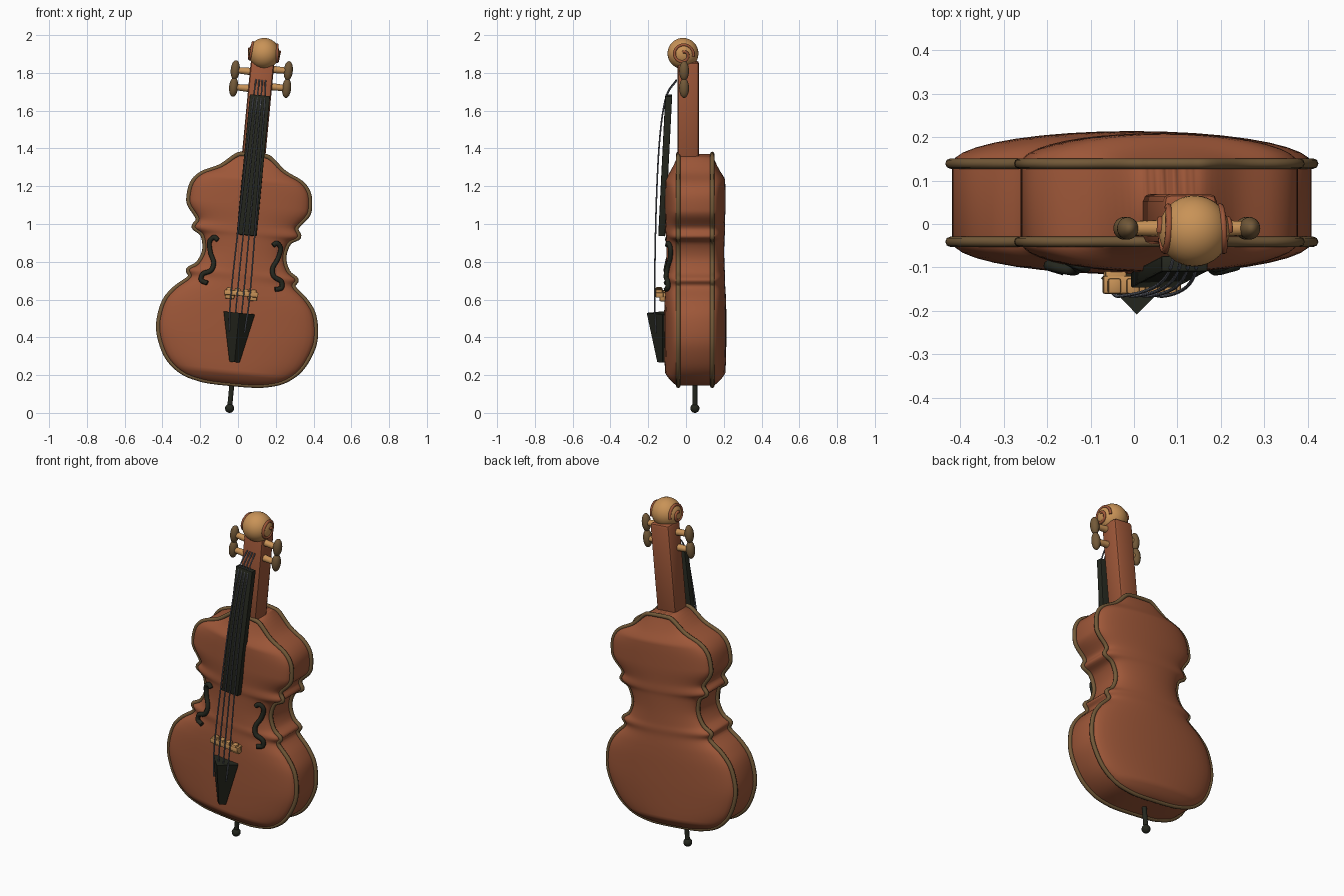
import bpy, bmesh, math
from mathutils import Matrix, Vector

if "Cube" in bpy.data.objects:
    bpy.data.objects.remove(bpy.data.objects["Cube"])

# The upright instrument leans slightly to its left
LEAN = Matrix.Translation((-0.045, 0, 0.02)) @ Matrix.Rotation(0.095, 4, 'Y')


def material(name, rgb):
    m = bpy.data.materials.new(name)
    m.use_nodes = True
    m.diffuse_color = (*rgb, 1)
    m.node_tree.nodes["Principled BSDF"].inputs["Base Color"].default_value = (*rgb, 1)
    return m


VARNISH = material("red_brown_varnish", (0.34, 0.095, 0.04))
MAPLE = material("pale_maple", (0.58, 0.29, 0.095))
TRIM = material("dark_olive_brown", (0.17, 0.10, 0.04))
EBONY = material("ebony_black", (0.018, 0.02, 0.013))
STEEL = material("steel_grey", (0.13, 0.14, 0.17))


def add(name, data, mat):
    ob = bpy.data.objects.new(name, data)
    bpy.context.collection.objects.link(ob)
    data.materials.append(mat)
    ob.matrix_world = LEAN
    return ob


def finish(name, bm, mat, angle=40):
    bmesh.ops.recalc_face_normals(bm, faces=bm.faces)
    me = bpy.data.meshes.new(name)
    bm.to_mesh(me)
    bm.free()
    me.shade_smooth()
    me.set_sharp_from_angle(angle=math.radians(angle))
    return add(name, me, mat)


def ellipsoid(name, centre, radii, mat):
    bm = bmesh.new()
    m = Matrix.Translation(centre) @ Matrix.Diagonal((*radii, 1))
    bmesh.ops.create_uvsphere(bm, u_segments=32, v_segments=16, radius=1, matrix=m)
    return finish(name, bm, mat)


def cone(name, a, b, r1, r2, mat, sides=16):
    a, b = Vector(a), Vector(b)
    bm = bmesh.new()
    turn = (b - a).to_track_quat('Z', 'Y').to_matrix().to_4x4()
    bmesh.ops.create_cone(bm, cap_ends=True, segments=sides, radius1=r1, radius2=r2,
                          depth=(b - a).length,
                          matrix=Matrix.Translation((a + b) / 2) @ turn)
    return finish(name, bm, mat)


def box(name, centre, size, mat, bevel, tilt=0):
    bm = bmesh.new()
    m = (Matrix.Translation(centre) @ Matrix.Rotation(tilt, 4, 'X')
         @ Matrix.Diagonal((*size, 1)))
    bmesh.ops.create_cube(bm, size=1, matrix=m)
    bmesh.ops.bevel(bm, geom=bm.edges[:], offset=bevel, segments=2,
                    profile=0.5, affect='EDGES')
    return finish(name, bm, mat)


def spline(points, steps):
    # Catmull-Rom curve through the points
    p = [Vector(q) for q in points]
    p = [2 * p[0] - p[1]] + p + [2 * p[-1] - p[-2]]
    out = []
    for i in range(1, len(p) - 2):
        a, b, c, d = p[i - 1:i + 3]
        for k in range(steps):
            t = k / steps
            out.append(b + (c - a) * t / 2 + (2 * a - 5 * b + 4 * c - d) * t * t / 2
                       + (3 * b - a - 3 * c + d) * t ** 3 / 2)
    return out + [p[-2]]


def tube(name, points, radius, mat, closed=False):
    cu = bpy.data.curves.new(name, 'CURVE')
    cu.dimensions = '3D'
    cu.bevel_depth = radius
    cu.bevel_resolution = 2
    cu.use_fill_caps = True
    s = cu.splines.new('POLY')
    s.points.add(len(points) - 1)
    for q, p in zip(s.points, points):
        q.co = (*p, 1)
    s.use_cyclic_u = closed
    s.use_smooth = True
    return add(name, cu, mat)


# Half outline of the body: width and height, bottom to top
FRONT, BACK, BOTTOM, TOP = -0.041, 0.139, 0.134, 1.352
half = [(0.01, .134), (.09, .135), (.17, .142), (.27, .172), (.353, .24), (.404, .341),
        (.418, .43), (.398, .537), (.347, .611), (.276, .675), (.288, .715), (.24, .752),
        (.212, .825), (.23, .905), (.28, .942), (.262, .988), (.312, 1.055), (.322, 1.1),
        (.31, 1.175), (.264, 1.229), (.17, 1.275), (.09, 1.342), (.05, 1.351), (.01, 1.352)]
outline = spline(half, 5)


def dome(w, v):
    # Arching height of the plates along the middle
    fade = min(1, max(0, (v - BOTTOM) / 0.06)) ** 0.5 * min(1, max(0, (TOP - v) / 0.13))
    return 0.075 * min(1, (w / 0.42) ** 0.25) * fade


def front_surface(u, v):
    w = min(outline, key=lambda p: abs(p.y - v)).x
    return FRONT - dome(w, v) * math.sqrt(max(0, 1 - (u / w) ** 2))


# Arched body: cross-sections joined from bottom to top
bm = bmesh.new()
N = 18
rows = []
for w, v in outline:
    h, ring = dome(w, v), []
    arc = [math.pi * i / N for i in range(N + 1)]
    inner = max(w - 0.004, 0.005)
    for a in arc:
        ring.append(bm.verts.new((-inner * math.cos(a), FRONT - h * math.sin(a), v)))
    for a in arc:
        ring.append(bm.verts.new((inner * math.cos(a), BACK + h * math.sin(a), v)))
    rows.append(ring)
for lo, hi in zip(rows, rows[1:]):
    for i in range(len(lo)):
        j = (i + 1) % len(lo)
        bm.faces.new((lo[i], lo[j], hi[j], hi[i]))
bm.faces.new(rows[0])
bm.faces.new(rows[-1])
finish("body", bm, VARNISH, 50)

# Rounded trim along both plate edges
for side, y in (("front", FRONT), ("back", BACK)):
    loop = [(w, y, v) for w, v in outline] + [(-w, y, v) for w, v in reversed(outline)]
    tube(side + "_edge_trim", loop, 0.012, TRIM, closed=True)

# Neck and fingerboard
box("neck", (0, 0.012, 1.59), (0.125, 0.115, 0.52), VARNISH, 0.018)
box("fingerboard", (0.003, -0.11, 1.297), (0.107, 0.036, 0.745), EBONY, 0.004, -0.05)

# Scroll ball with a spiral on each cheek
R, CENTRE = 0.082, Vector((0.004, -0.016, 1.892))
ellipsoid("scroll_ball", CENTRE, (R, R, R), MAPLE)
for side, s in (("left", 1), ("right", -1)):
    spiral = []
    for i in range(41):
        t = i / 40
        rho, a = 0.056 - 0.042 * t ** 1.5, -0.2 + t * 2.6 * math.pi
        spiral.append(CENTRE + Vector((s * math.sqrt(R * R - rho * rho),
                                       rho * math.cos(a), rho * math.sin(a))))
    tube(side + "_scroll_curl", spiral, 0.008, VARNISH)

# Tuning pegs, staggered between the two sides
for side, s, heights in (("left", 1, (1.812, 1.72)), ("right", -1, (1.79, 1.70))):
    for place, v in zip(("upper", "lower"), heights):
        cone(f"{side}_{place}_peg", (s * 0.04, -0.01, v), (s * 0.14, -0.01, v),
             0.02, 0.016, MAPLE)
        ellipsoid(f"{side}_{place}_peg_knob", (s * 0.14, -0.01, v),
                  (0.024, 0.026, 0.052), TRIM)

# Sound holes
hole = [(.147, .884), (.167, .898), (.189, .872), (.18, .818), (.157, .765),
        (.167, .722), (.208, .699), (.213, .665), (.18, .653)]
for side, s in (("left", 1), ("right", -1)):
    path = [(s * u, front_surface(u, v) - 0.01, v) for u, v in hole]
    tube(side + "_sound_hole", spline(path, 6), 0.013, EBONY)

# Bridge on two feet with string blocks
box("bridge_bar", (0.004, -0.14, 0.615), (0.18, 0.042, 0.028), MAPLE, 0.006)
for side, s in (("left", 1), ("right", -1)):
    box(side + "_bridge_foot", (0.004 + s * 0.06, -0.123, 0.604),
        (0.05, 0.035, 0.045), MAPLE, 0.006)
for i in range(4):
    box(f"bridge_block_{i + 1}", (0.004 + (i - 1.5) * 0.043, -0.143, 0.632),
        (0.03, 0.036, 0.02), MAPLE, 0.006)

# Tailpiece: four-sided taper with a ridge in front
cone("tailpiece", (0.003, -0.125, 0.25), (0.003, -0.125, 0.512), 0.027, 0.083, EBONY, 4)

# Strings from tailpiece to peg box
for i in range(4):
    k = (i - 1.5) / 1.5
    path = [(k * 0.042, -0.16, 0.41), (k * 0.05, -0.166, 0.63), (k * 0.042, -0.157, 1.1),
            (k * 0.035, -0.138, 1.45), (k * 0.03, -0.105, 1.66), (k * 0.025, -0.05, 1.75)]
    tube(f"string_{i + 1}", spline(path, 8), 0.004, STEEL)

# End pin
cone("end_pin", (0, 0.047, 0), (0, 0.047, 0.16), 0.013, 0.013, EBONY)
ellipsoid("end_pin_tip", (0, 0.047, 0.004), (0.024, 0.024, 0.024), EBONY)
